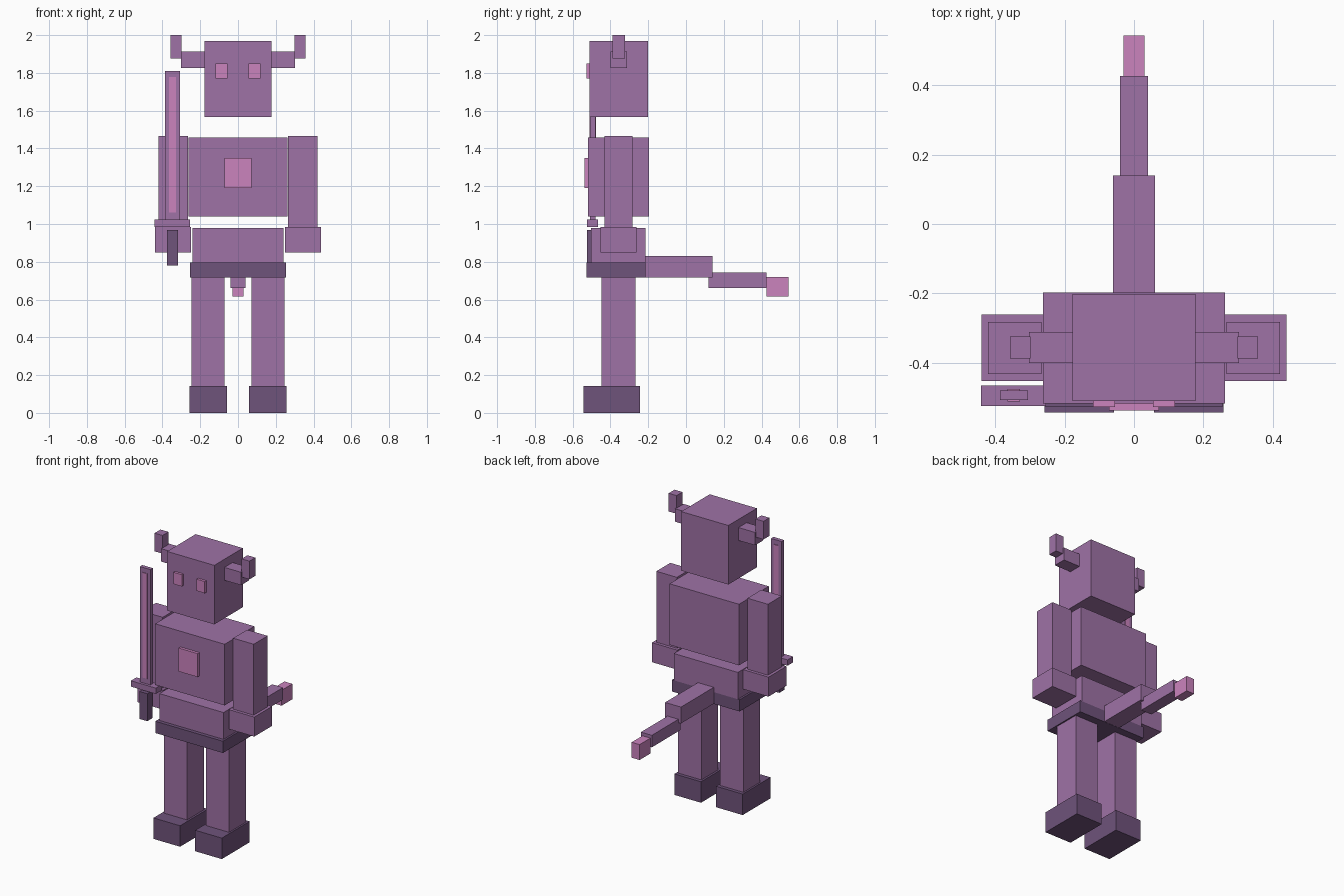
import bpy


def material(name, rgb):
    """Flat colour given as 0-255 sRGB, stored as linear."""
    def lin(c):
        c /= 255
        return c / 12.92 if c <= 0.04045 else ((c + 0.055) / 1.055) ** 2.4
    m = bpy.data.materials.new(name)
    m.diffuse_color = (*[lin(c) for c in rgb], 1)
    return m


PURPLE = material("purple", (159, 114, 166))
DARK = material("dark_purple", (111, 83, 123))
PINK = material("pink", (203, 131, 190))


def box(name, x, y, z, mat):
    """Box from (min, max) ranges on each axis."""
    bpy.ops.mesh.primitive_cube_add(size=1)
    ob = bpy.context.object
    ob.name = ob.data.name = name
    for v in ob.data.vertices:
        v.co = [r[0] + (c + 0.5) * (r[1] - r[0]) for c, r in zip(v.co, (x, y, z))]
    ob.data.materials.append(mat)
    return ob


def pair(name, x, y, z, mat):
    """Right box plus its mirrored left twin."""
    box("left_" + name, x, y, z, mat)
    box("right_" + name, (-x[1], -x[0]), y, z, mat)


# Head, eyes and bent horns
box("head", (-0.178, 0.178), (-0.51, -0.202), (1.567, 1.97), PURPLE)
pair("eye", (0.055, 0.118), (-0.527, -0.51), (1.77, 1.85), PINK)
pair("horn_base", (0.178, 0.303), (-0.40, -0.312), (1.826, 1.914), PURPLE)
pair("horn_tip", (0.298, 0.358), (-0.388, -0.324), (1.876, 2.0), PURPLE)

# Torso with chest plate
box("torso", (-0.262, 0.262), (-0.518, -0.197), (1.04, 1.457), PURPLE)
box("chest_plate", (-0.072, 0.072), (-0.538, -0.518), (1.19, 1.35), PINK)

# Arms and hands
pair("arm", (0.266, 0.421), (-0.432, -0.282), (0.983, 1.467), PURPLE)
pair("hand", (0.248, 0.44), (-0.453, -0.261), (0.85, 0.983), PURPLE)

# Hips and belt
box("hips", (-0.242, 0.242), (-0.502, -0.214), (0.797, 0.98), PURPLE)
box("belt", (-0.255, 0.255), (-0.527, -0.214), (0.717, 0.797), DARK)

# Legs and feet
pair("leg", (0.071, 0.246), (-0.448, -0.267), (0.143, 0.717), PURPLE)
pair("foot", (0.057, 0.258), (-0.543, -0.243), (0.0, 0.143), DARK)

# Tail in three stepped segments
box("tail_base", (-0.06, 0.06), (-0.23, 0.14), (0.718, 0.83), PURPLE)
box("tail_middle", (-0.041, 0.041), (0.118, 0.427), (0.66, 0.742), PURPLE)
box("tail_tip", (-0.03, 0.03), (0.427, 0.543), (0.615, 0.72), PINK)

# Sword held beside the right hand
box("sword_blade", (-0.386, -0.306), (-0.507, -0.48), (1.023, 1.81), PURPLE)
box("sword_inlay", (-0.364, -0.329), (-0.511, -0.476), (1.06, 1.777), PINK)
box("sword_guard", (-0.441, -0.253), (-0.525, -0.465), (0.983, 1.023), PURPLE)
box("sword_grip", (-0.377, -0.317), (-0.525, -0.467), (0.78, 0.967), DARK)
